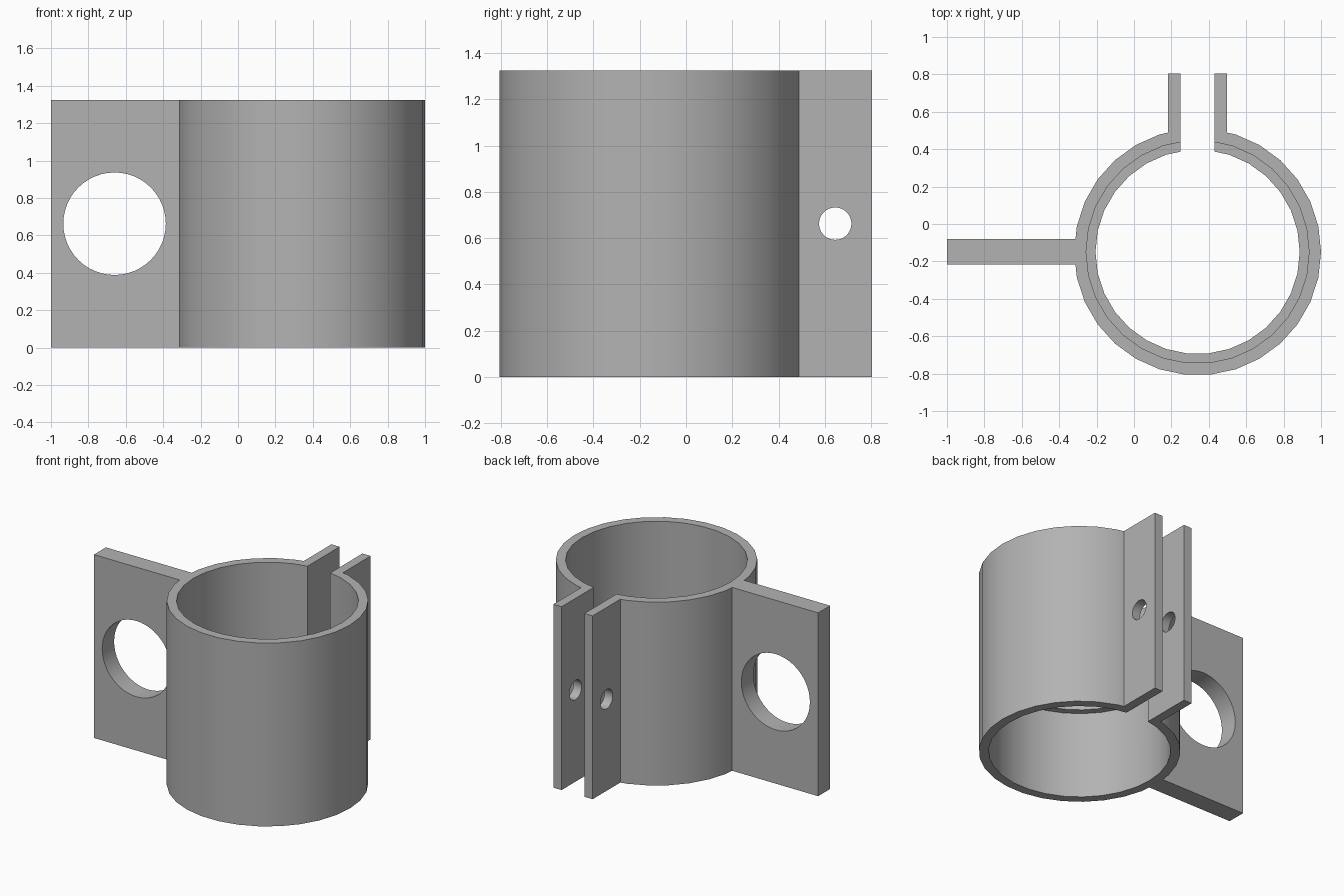
import bpy, bmesh, math
from mathutils import Matrix, Vector

if "Cube" in bpy.data.objects:
    bpy.data.objects.remove(bpy.data.objects["Cube"])

CX, CY = 0.34, -0.149      # ring axis
H = 1.325                  # height
MID = H / 2
R_OUT, R_BORE, R_LIP = 0.66, 0.596, 0.546
WALL, GAP = 0.066, 0.091   # tab thickness, half of the slot
Y_BACK = 0.805
SIDES = 30


def add_object(name, bm):
    bmesh.ops.recalc_face_normals(bm, faces=bm.faces)
    mesh = bpy.data.meshes.new(name)
    bm.to_mesh(mesh)
    bm.free()
    obj = bpy.data.objects.new(name, mesh)
    bpy.context.collection.objects.link(obj)
    return obj


def box(name, lo, hi):
    lo, hi = Vector(lo), Vector(hi)
    bm = bmesh.new()
    bmesh.ops.create_cube(bm, size=1, matrix=Matrix.Translation((lo + hi) / 2)
                          @ Matrix.Diagonal((*(hi - lo), 1)))
    return add_object(name, bm)


def lathe(name, profile, sides, matrix):
    """Solid of revolution from (radius, height) points, closed at both ends."""
    bm = bmesh.new()
    rings = [[bm.verts.new((r * math.cos(2 * math.pi * i / sides),
                            r * math.sin(2 * math.pi * i / sides), z))
              for i in range(sides)] for r, z in profile]
    for a, b in zip(rings, rings[1:]):
        for i in range(sides):
            j = (i + 1) % sides
            bm.faces.new((a[i], a[j], b[j], b[i]))
    bm.faces.new(rings[0])
    bm.faces.new(rings[-1])
    bm.transform(matrix)
    return add_object(name, bm)


def combine(target, other, operation):
    mod = target.modifiers.new(other.name, "BOOLEAN")
    mod.object, mod.operation, mod.solver = other, operation, "EXACT"
    bpy.context.view_layer.update()
    result = target.evaluated_get(bpy.context.evaluated_depsgraph_get())
    mesh = bpy.data.meshes.new_from_object(result)
    target.modifiers.clear()
    target.data = mesh
    bpy.data.objects.remove(other)


axis = Matrix.Translation((CX, CY, 0))

# Ring body with the side plate and the pair of clamp tabs
clamp = lathe("pipe_clamp", [(R_OUT, 0), (R_OUT, H)], SIDES, axis)
combine(clamp, box("side_plate", (-1, CY - 0.068, 0), (CX, CY + 0.068, H)), "UNION")
combine(clamp, box("clamp_tabs", (CX - GAP - WALL, CY, 0),
                   (CX + GAP + WALL, Y_BACK, H)), "UNION")

# Bore, leaving a narrow lip halfway up
lip_lo, lip_hi = MID - WALL / 2, MID + WALL / 2
bore = [(R_BORE, -0.1), (R_BORE, lip_lo), (R_LIP, lip_lo),
        (R_LIP, lip_hi), (R_BORE, lip_hi), (R_BORE, H + 0.1)]
combine(clamp, lathe("bore", bore, SIDES, axis), "DIFFERENCE")

# Slot between the tabs
combine(clamp, box("slot", (CX - GAP, CY, -0.1), (CX + GAP, 1, H + 0.1)), "DIFFERENCE")

# Large hole through the side plate, bolt hole through the tabs
plate_hole = Matrix.Translation((-0.66, CY, MID)) @ Matrix.Rotation(math.pi / 2, 4, "X")
combine(clamp, lathe("plate_hole", [(0.274, -0.3), (0.274, 0.3)], 48, plate_hole), "DIFFERENCE")
bolt_hole = Matrix.Translation((CX, 0.645, MID)) @ Matrix.Rotation(math.pi / 2, 4, "Y")
combine(clamp, lathe("bolt_hole", [(0.07, -0.4), (0.07, 0.4)], 30, bolt_hole), "DIFFERENCE")

# Plain grey finish
grey = bpy.data.materials.new("grey")
grey.use_nodes = True
color = (0.45, 0.45, 0.45, 1)
grey.diffuse_color = color
grey.node_tree.nodes["Principled BSDF"].inputs["Base Color"].default_value = color
clamp.data.materials.clear()
clamp.data.materials.append(grey)
for poly in clamp.data.polygons:
    poly.material_index = 0

# Smooth walls with sharp corners
bpy.ops.object.select_all(action="DESELECT")
clamp.select_set(True)
bpy.context.view_layer.objects.active = clamp
bpy.ops.object.shade_smooth_by_angle(angle=math.radians(30))
